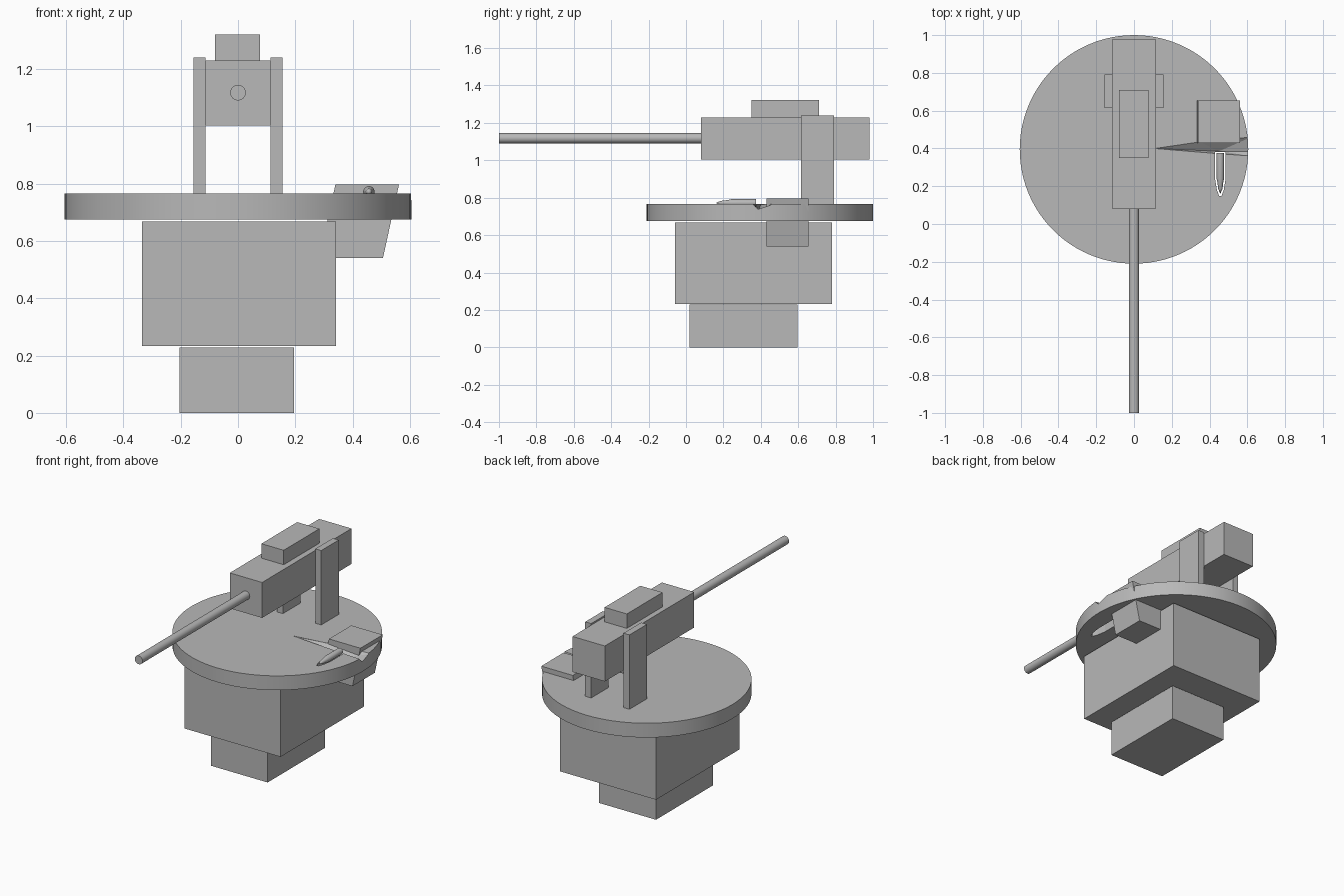
import bpy, bmesh, math
from mathutils import Matrix

if "Cube" in bpy.data.objects:
    bpy.data.objects.remove(bpy.data.objects["Cube"])

grey = bpy.data.materials.new("plain grey")
grey.diffuse_color = (0.48, 0.48, 0.48, 1)
grey.use_nodes = True
grey.node_tree.nodes["Principled BSDF"].inputs["Base Color"].default_value = grey.diffuse_color


def make(name, bm, smooth=False):
    bmesh.ops.recalc_face_normals(bm, faces=bm.faces[:])
    me = bpy.data.meshes.new(name)
    bm.to_mesh(me)
    bm.free()
    ob = bpy.data.objects.new(name, me)
    bpy.context.collection.objects.link(ob)
    me.materials.append(grey)
    if smooth:
        bpy.ops.object.select_all(action='DESELECT')
        ob.select_set(True)
        bpy.context.view_layer.objects.active = ob
        bpy.ops.object.shade_smooth_by_angle(angle=math.radians(35))
    return ob


def box(name, x, y, z, shear=0.0):
    """Box from ranges; shear moves the bottom face along x."""
    bm = bmesh.new()
    bmesh.ops.create_cube(bm, size=1)
    for v in bm.verts:
        low = v.co.z < 0
        v.co = [r[0] if c < 0 else r[1] for c, r in zip(v.co, (x, y, z))]
        if low:
            v.co.x += shear
    return make(name, bm)


def cylinder(name, r, length, sides, matrix):
    bm = bmesh.new()
    bmesh.ops.create_cone(bm, cap_ends=True, segments=sides, radius1=r,
                          radius2=r, depth=length, matrix=matrix)
    return make(name, bm, True)


def cut(target, cutter):
    mod = target.modifiers.new("cut", 'BOOLEAN')
    mod.operation = 'DIFFERENCE'
    mod.solver = 'EXACT'
    mod.object = cutter
    cutter.hide_render = True
    cutter.hide_set(True)


# Pedestal and housing
box("pedestal", (-0.205, 0.195), (0.02, 0.595), (0, 0.228))
box("housing", (-0.335, 0.342), (-0.06, 0.78), (0.233, 0.668))

# Turntable
disc = cylinder("turntable", 0.605, 0.091, 96,
                Matrix.Translation((0, 0.395, 0.7205)))

# Gun body, sight block and barrel
box("gun_body", (-0.114, 0.114), (0.08, 0.98), (1.004, 1.23))
box("top_block", (-0.08, 0.077), (0.35, 0.71), (1.23, 1.322))
cylinder("barrel", 0.027, 1.09, 32, Matrix.Translation((0, -0.455, 1.118))
         @ Matrix.Rotation(math.pi / 2, 4, 'X'))

# Side brackets
for name, s in (("left_bracket", -1), ("right_bracket", 1)):
    box(name, sorted((s * 0.114, s * 0.156)), (0.615, 0.792), (0.764, 1.24))

# Slanted ammunition box set through the turntable
box("ammunition_box", (0.34, 0.562), (0.43, 0.655), (0.54, 0.797), -0.056)

# Round lying in a slot: revolved profile along y
profile = [(0.375, 0.0), (0.375, 0.02), (0.24, 0.02), (0.225, 0.016),
           (0.185, 0.011), (0.16, 0.0)]
bm = bmesh.new()
vs = [bm.verts.new((0.457 + r, y, 0.772)) for y, r in profile]
es = [bm.edges.new(p) for p in zip(vs, vs[1:])]
bmesh.ops.spin(bm, geom=vs + es, cent=(0.457, 0, 0.772), axis=(0, 1, 0),
               angle=math.tau, steps=20, use_duplicate=False)
bmesh.ops.remove_doubles(bm, verts=bm.verts[:], dist=0.0005)
make("round", bm, True)

# Slot around the round
outline = [(0.028, 0.38), (0.028, 0.24), (0.018, 0.18), (0.006, 0.148)]
outline += [(-x, y) for x, y in reversed(outline)]
bm = bmesh.new()
f = bm.faces.new([bm.verts.new((0.457 + x, y, 0.6)) for x, y in outline])
ext = bmesh.ops.extrude_face_region(bm, geom=[f])["geom"]
bmesh.ops.translate(bm, vec=(0, 0, 0.25),
                    verts=[v for v in ext if isinstance(v, bmesh.types.BMVert)])
cut(disc, make("slot_cutter", bm))

# Tapered feed groove running to the rim
bm = bmesh.new()
for p in [(0.11, 0.40, 0.764), (0.35, 0.435, 0.766), (0.62, 0.46, 0.766),
          (0.62, 0.36, 0.766), (0.45, 0.372, 0.766), (0.45, 0.385, 0.72),
          (0.62, 0.385, 0.74), (0.11, 0.395, 0.80), (0.62, 0.40, 0.80)]:
    bm.verts.new(p)
bmesh.ops.convex_hull(bm, input=bm.verts[:])
cut(disc, make("groove_cutter", bm))
